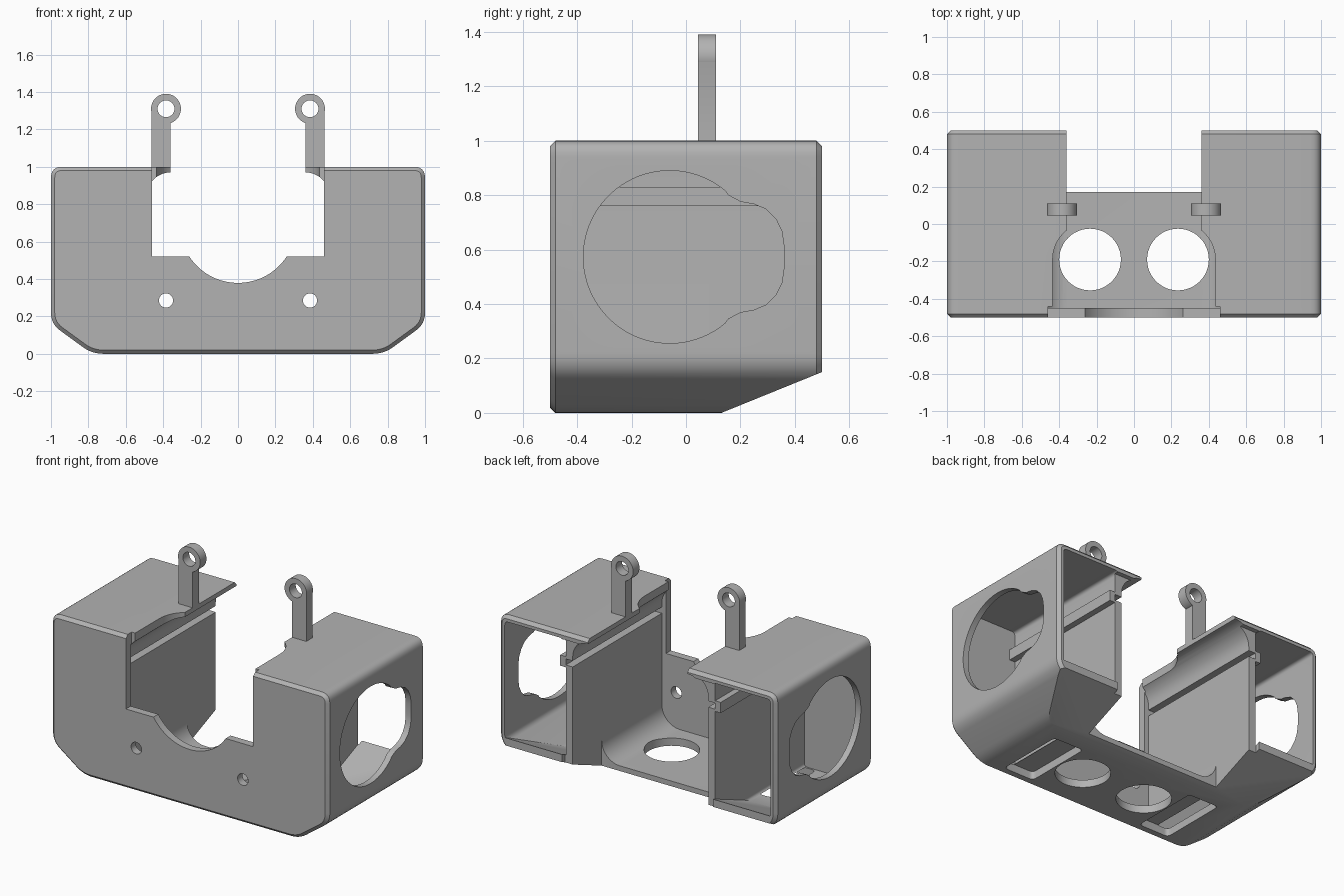
import bpy, bmesh
from math import sin, cos, radians
from mathutils import Vector

if "Cube" in bpy.data.objects:
    bpy.data.objects.remove(bpy.data.objects["Cube"])

GREY = (0.45, 0.45, 0.45, 1)
grey = bpy.data.materials.new("plain grey plastic")
grey.use_nodes = True
grey.diffuse_color = GREY
grey.node_tree.nodes["Principled BSDF"].inputs["Base Color"].default_value = GREY


def arc(cx, cy, r, a, b, n=24):
    steps = [radians(a + (b - a) * i / n) for i in range(n + 1)]
    return [(cx + r * cos(t), cy + r * sin(t)) for t in steps]


def circle(cx, cy, r, n=48):
    return arc(cx, cy, r, 0, 360, n)[:-1]


def rounded(corners, r, n=6):
    """Replace every corner of a polygon by a smooth curve."""
    out = []
    for i, c in enumerate(corners):
        c = Vector(c)
        p, q = Vector(corners[i - 1]), Vector(corners[(i + 1) % len(corners)])
        a, b = c + (p - c).normalized() * r, c + (q - c).normalized() * r
        for k in range(n + 1):
            t = k / n
            out.append(tuple(a * (1 - t) ** 2 + c * 2 * t * (1 - t) + b * t * t))
    return out


def rect(a, b, c, d):
    return [(a, c), (b, c), (b, d), (a, d)]


def prism(name, pts, axis, lo, hi, chamfer=0):
    """Extrude a 2D outline along one axis, optionally chamfering the rims."""
    place = {"x": lambda u, v, w: (w, u, v),
             "y": lambda u, v, w: (u, w, v),
             "z": lambda u, v, w: (u, v, w)}[axis]
    bm = bmesh.new()
    rings = [[bm.verts.new(place(u, v, w)) for u, v in pts] for w in (lo, hi)]
    caps = [bm.faces.new(r) for r in rings]
    for i in range(len(pts)):
        bm.faces.new((rings[0][i - 1], rings[0][i], rings[1][i], rings[1][i - 1]))
    bmesh.ops.recalc_face_normals(bm, faces=bm.faces)
    if chamfer:
        rim = [e for f in caps for e in f.edges]
        bmesh.ops.bevel(bm, geom=rim, offset=chamfer, segments=1, affect="EDGES")
    mesh = bpy.data.meshes.new(name)
    bm.to_mesh(mesh)
    bm.free()
    mesh.materials.append(grey)
    ob = bpy.data.objects.new(name, mesh)
    bpy.context.collection.objects.link(ob)
    return ob


def activate(ob):
    bpy.ops.object.select_all(action="DESELECT")
    ob.select_set(True)
    bpy.context.view_layer.objects.active = ob


def combine(ob, tool, operation="DIFFERENCE"):
    tool.hide_render = True
    mod = ob.modifiers.new("shape", "BOOLEAN")
    mod.operation, mod.solver, mod.object = operation, "EXACT", tool
    activate(ob)
    bpy.ops.object.modifier_apply(modifier=mod.name)
    bpy.data.objects.remove(tool)


def cut(ob, pts, axis, lo, hi):
    combine(ob, prism("cutter", pts, axis, lo, hi))


def flip(pts, s):
    return [(s * u, v) for u, v in pts]


def span(s, a, b):
    return sorted((s * a, s * b))


def slope(rise):
    """Wedge under the sloping rear of the floor."""
    return [(0.007, rise - 0.05), (0.623, rise + 0.2), (0.623, rise - 0.2),
            (0.007, rise - 0.2)]


# Outer block with rounded long edges, chamfered rims and a sloping rear underside
outline = rounded([(-0.78, 0), (0.78, 0), (1, 0.16), (1, 1), (-1, 1), (-1, 0.16)], 0.06)
housing = prism("housing", outline, "y", -0.5, 0.5, 0.02)
cut(housing, slope(0), "x", -1.2, 1.2)

# Central channel with coved corners
channel = (arc(0.36, 0.18, 0.13, -90, 0, 10) + arc(0.36, 0.84, 0.13, 0, 90, 10)
           + arc(-0.36, 0.84, 0.13, 90, 180, 10) + arc(-0.36, 0.18, 0.13, 180, 270, 10))
cut(housing, channel, "y", -0.45, 0.8)
cut(housing, rect(-0.36, 0.36, -0.45, 0.8), "z", 0.9, 1.2)
cut(housing, rect(-0.49, 0.49, 0.17, 0.8), "z", -0.1, 0.3)

# Front opening with a round dip
notch = [(-0.46, 1.2), (-0.46, 0.52)] + arc(0, 0.69, 0.311, 213, 327) + [(0.46, 0.52), (0.46, 1.2)]
cut(housing, notch, "y", -0.7, -0.44)

# Round side opening with a rear lobe
lobe = [(0.155, 0.227), (0.2, 0.203), (0.25, 0.194), (0.295, 0.175),
        (0.33, 0.14), (0.352, 0.095), (0.36, 0.04)]
mid = 0.573
side_hole = (arc(-0.06, mid, 0.317, 50, 310, 60)
             + [(y, mid - z) for y, z in lobe] + [(y, mid + z) for y, z in reversed(lobe)])

for s in (1, -1):
    # Side chamber, open at the rear
    room_shape = rounded([(0.54, 0.05), (0.77, 0.05), (0.96, 0.19), (0.96, 0.96), (0.54, 0.96)], 0.025)
    room = prism("chamber cutter", flip(room_shape, s), "y", -0.45, 0.8)
    cut(room, slope(0.05), "x", -1.2, 1.2)
    combine(housing, room)
    cut(housing, side_hole, "x", *span(s, 0.9, 1.1))

    # Inner wall stops short of the rear and carries a groove
    x0, x1 = span(s, 0.4, 0.545)
    cut(housing, rect(x0, x1, 0.47, 0.8), "z", 0.0, 0.955)
    combine(housing, prism("ridge", rect(*span(s, 0.53, 0.58), 0.76, 0.83), "y", -0.46, 0.47), "UNION")
    cut(housing, rect(*span(s, 0.4, 0.54), 0.775, 0.815), "y", -0.45, 0.8)

    # Top plate relief, floor holes, floor windows and screw holes
    cut(housing, circle(s * 0.235, -0.19, 0.2), "z", 0.9, 1.2)
    cut(housing, rect(*span(s, 0.3, 0.435), -0.45, -0.19), "z", 0.9, 1.2)
    cut(housing, circle(s * 0.235, -0.19, 0.165), "z", -0.2, 0.3)
    cut(housing, rounded(rect(*span(s, 0.41, 0.63), -0.44, 0.02), 0.03), "z", -0.2, 0.052)
    cut(housing, circle(s * 0.385, 0.285, 0.038, 32), "y", -0.7, -0.4)

    # Upright mounting ear with an eyelet
    side = "left" if s > 0 else "right"
    ear = prism(side + "_mounting_ear", circle(s * 0.385, 1.31, 0.08), "y", 0.045, 0.11)
    combine(ear, prism("post", rect(*span(s, 0.36, 0.462), 0.975, 1.31), "y", 0.045, 0.11), "UNION")
    cut(ear, circle(s * 0.385, 1.31, 0.045, 32), "y", -0.1, 0.3)
    activate(ear)
    bpy.ops.object.shade_smooth_by_angle(angle=radians(30))

activate(housing)
bpy.ops.object.shade_smooth_by_angle(angle=radians(30))
